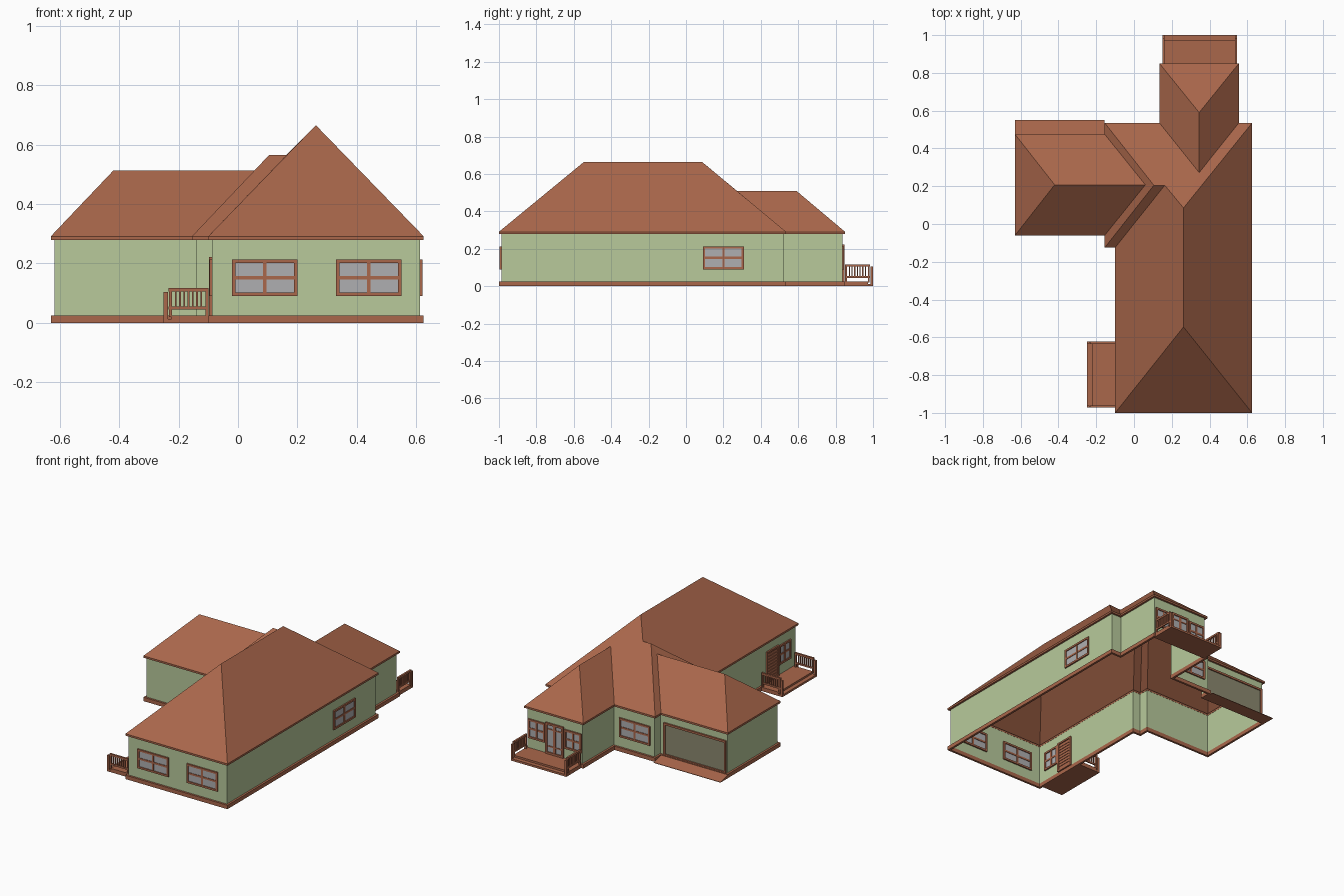
import bpy, bmesh
from math import radians
from mathutils import Matrix, Vector

if "Cube" in bpy.data.objects:
    bpy.data.objects.remove(bpy.data.objects["Cube"])


def mat(name, r, g, b):
    m = bpy.data.materials.new(name)
    m.diffuse_color = (r, g, b, 1)
    m.use_nodes = True
    m.node_tree.nodes["Principled BSDF"].inputs["Base Color"].default_value = m.diffuse_color
    return m


BROWN = mat("terracotta", 0.40, 0.135, 0.07)
GREEN = mat("pale_green", 0.48, 0.59, 0.33)
GLASS = mat("glass", 0.43, 0.43, 0.44)
PANEL = mat("garage_panel", 0.26, 0.25, 0.16)


class Part:
    """Collects boxes and polygons into one object.
    Local x runs along the wall, y points outwards, z is up."""

    def __init__(self, name, mats, at=(0, 0), turn=0):
        self.name, self.mats, self.bm = name, mats, bmesh.new()
        self.m = Matrix.Translation((*at, 0)) @ Matrix.Rotation(radians(turn), 4, 'Z')

    def box(self, x0, x1, y0, y1, z0, z1, mi=0):
        c = Vector(((x0 + x1) / 2, (y0 + y1) / 2, (z0 + z1) / 2))
        s = Matrix.Diagonal((x1 - x0, y1 - y0, z1 - z0, 1))
        r = bmesh.ops.create_cube(self.bm, size=1, matrix=self.m @ Matrix.Translation(c) @ s)
        for v in r["verts"]:
            for f in v.link_faces:
                f.material_index = mi

    def face(self, *pts):
        self.bm.faces.new([self.bm.verts.new(self.m @ Vector(p)) for p in pts])

    def frame(self, x0, x1, z0, z1, t, d):
        self.box(x0, x1, -d, d, z1 - t, z1)
        self.box(x0, x1, -d, d, z0, z0 + t)
        self.box(x0, x0 + t, -d, d, z0 + t, z1 - t)
        self.box(x1 - t, x1, -d, d, z0 + t, z1 - t)

    def done(self):
        bmesh.ops.remove_doubles(self.bm, verts=self.bm.verts, dist=1e-5)
        me = bpy.data.meshes.new(self.name)
        self.bm.to_mesh(me)
        self.bm.free()
        for m in self.mats:
            me.materials.append(m)
        ob = bpy.data.objects.new(self.name, me)
        bpy.context.collection.objects.link(ob)


# Footprint at the eaves, counter-clockwise
PLAN = [(-.1, -1), (.625, -1), (.625, .535), (.555, .535), (.555, .85), (.135, .85),
        (.135, .535), (-.155, .535), (-.155, .475), (-.63, .475), (-.63, -.06),
        (-.155, -.06), (-.155, -.125), (-.1, -.125)]
N = len(PLAN)


def inset(d):
    out = []
    for i in range(N):
        a, b, c = (Vector(PLAN[(i + k) % N]) for k in (-1, 0, 1))
        e, f = (b - a).normalized(), (c - b).normalized()
        out.append(b + d * Vector((-e.y - f.y, e.x + f.x)))
    return out


def ring(name, z0, z1):
    p, a, b = Part(name, [BROWN]), inset(0), inset(.014)
    for i in range(N):
        j = (i + 1) % N
        loop = lambda k: [(*a[k], z0), (*a[k], z1), (*b[k], z1), (*b[k], z0)]
        q, r = loop(i), loop(j)
        for k in range(4):
            m = (k + 1) % 4
            p.face(q[k], r[k], r[m], q[m])
    p.done()


# Walls, base trim and eave trim
walls = Part("walls", [GREEN])
w = inset(.013)
for i in range(N):
    a, b = w[i], w[(i + 1) % N]
    walls.face((*a, .0), (*b, .0), (*b, .285), (*a, .285))
walls.done()
ring("base_trim", 0, .025)
ring("eave_trim", .279, .291)

# Joined hip roofs: one polygon per roof plane, meeting at ridges and valleys
E = [(*p, .291) for p in PLAN]
R0, R1 = (.262, -.545, .665), (.262, .085, .665)      # main ridge
S0, S1 = (.105, .205, .565), (.163, .205, .565)       # cross ridge
T, W = (-.42, .2075, .512), (.06, .2075, .512)        # garage ridge
U, V = (.345, .59, .51), (.345, .272, .51)            # rear ridge
roof = Part("roof", [BROWN])
for poly in ([E[0], E[1], R0], [E[1], E[2], R1, R0], [E[0], R0, R1, S1, E[13]],
             [E[2], E[3], V, R1], [V, E[6], E[7], S0, S1, R1],
             [E[7], E[8], W, S0], [W, E[11], E[12], S0],
             [E[12], E[13], S1, S0], [E[9], E[10], T], [E[10], E[11], W, T],
             [E[8], E[9], T, W], [E[4], E[5], U], [E[5], E[6], V, U], [E[3], E[4], U, V]):
    roof.face(*poly)
roof.done()


# Windows with four panes
def window(name, at, turn, width):
    p, h, z0, z1 = Part(name, [BROWN, GLASS], at, turn), width / 2, .09, .213
    p.box(-h + .005, h - .005, -.003, .003, z0 + .005, z1 - .005, 1)
    p.frame(-h, h, z0, z1, .012, .009)
    p.box(-.006, .006, -.007, .007, z0, z1)
    p.box(-h, h, -.006, .006, .146, .158)
    p.done()


window("front_window_left", (.09, -.987), 180, .22)
window("front_window_right", (.44, -.987), 180, .22)
window("side_window", (.612, .2), -90, .22)
window("back_window", (-.004, .522), 0, .22)
window("rear_porch_window_left", (.215, .837), 0, .12)
window("rear_porch_window_right", (.473, .837), 0, .12)
window("side_porch_window", (-.087, -.875), 90, .12)

# Glazed double door on the rear porch
door = Part("rear_door", [BROWN, GLASS], (.345, .837))
door.box(-.058, .058, -.003, .003, .03, .22, 1)
door.frame(-.064, .064, .025, .224, .013, .01)
door.box(-.008, .008, -.007, .007, .03, .22)
for z in (.07, .18):
    door.box(-.06, .06, -.006, .006, z, z + .008)
door.done()

# Boarded door on the side porch
door = Part("side_door", [BROWN], (-.087, -.75), 90)
door.box(-.055, .055, -.003, .003, .025, .218)
door.frame(-.06, .06, .025, .222, .011, .01)
for i in range(9):
    z = .038 + i * .019
    door.box(-.047, .047, -.006, .006, z, z + .015)
door.done()

# Garage door and its sloping ramp
garage = Part("garage_door", [BROWN, PANEL], (-.39, .462))
garage.box(-.215, .215, -.003, .003, .025, .225, 1)
garage.frame(-.222, .222, .02, .232, .013, .01)
garage.done()
ramp = Part("garage_ramp", [BROWN])
l, r, y0, y1 = -.63, -.155, .462, .55
ramp.face((l, y0, .025), (r, y0, .025), (r, y1, .003), (l, y1, .003))
ramp.face((l, y0, 0), (l, y1, 0), (r, y1, 0), (r, y0, 0))
ramp.face((l, y1, 0), (l, y1, .003), (r, y1, .003), (r, y1, 0))
for x in (l, r):
    ramp.face((x, y0, 0), (x, y1, 0), (x, y1, .003), (x, y0, .025))
ramp.done()


# Porch: deck, full-width step and a slatted railing at each end
def porch(name, at, turn, width):
    h = width / 2
    p = Part(name + "_deck", [BROWN], at, turn)
    p.box(-h, h, -.013, .123, 0, .025)
    p.box(-h, h, .123, .15, 0, .013)
    p.done()
    p = Part(name + "_railings", [BROWN], at, turn)
    for s in (-1, 1):
        x = s * (h - .006)
        p.box(x - .006, x + .006, 0, .134, .105, .117)
        p.box(x - .004, x + .004, 0, .134, .045, .055)
        p.box(x - .006, x + .006, .136, .15, 0, .104)
        for y in (0, .122):
            p.box(x - .006, x + .006, y, y + .01, .02, .106)
        for i in range(7):
            y = .021 + i * .0142
            p.box(x - .003, x + .003, y, y + .006, .054, .106)
    p.done()


porch("rear_porch", (.348, .85), 0, .395)
porch("side_porch", (-.1, -.797), 90, .35)
